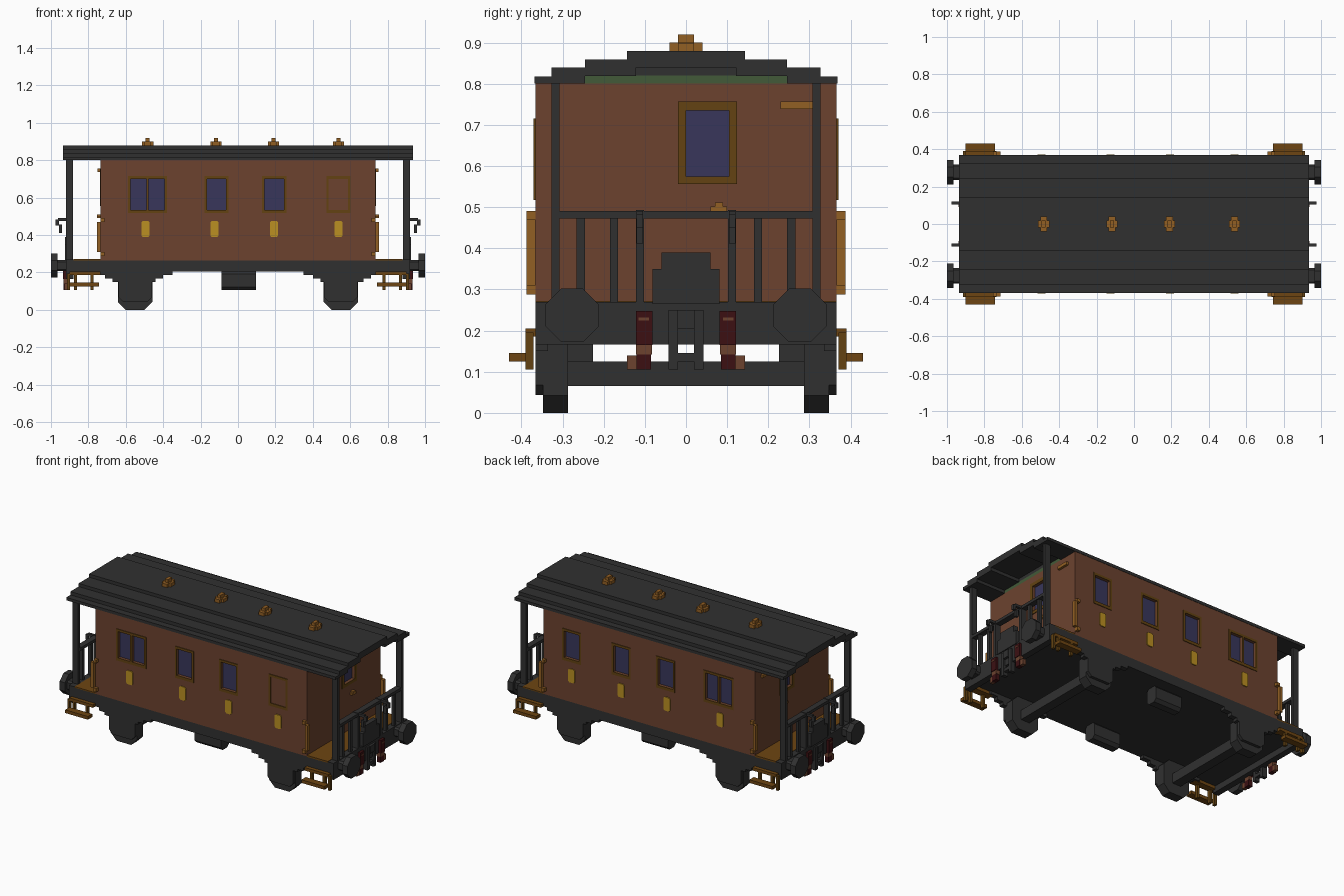
import bpy, bmesh, math

cube = bpy.data.objects.get("Cube")
if cube:
    bpy.data.objects.remove(cube, do_unlink=True)


def material(name, rgb):
    m = bpy.data.materials.new(name)
    m.use_nodes = True
    m.diffuse_color = (*rgb, 1)
    bsdf = next(n for n in m.node_tree.nodes if n.type == 'BSDF_PRINCIPLED')
    bsdf.inputs["Base Color"].default_value = (*rgb, 1)
    return m


DARK = material("charcoal iron", (0.030, 0.030, 0.030))
BROWN = material("body brown", (0.150, 0.055, 0.028))
FRAME = material("dark bronze frame", (0.125, 0.055, 0.006))
GLASS = material("blue glass", (0.040, 0.037, 0.105))
GOLD = material("yellow gold", (0.50, 0.28, 0.016))
BRASS = material("brass", (0.29, 0.115, 0.017))
WOOD = material("step wood", (0.155, 0.060, 0.006))
RED = material("dark red", (0.045, 0.005, 0.006))
GREEN = material("green trim", (0.055, 0.100, 0.040))


def finish(name, bm, mat):
    bmesh.ops.recalc_face_normals(bm, faces=bm.faces)
    me = bpy.data.meshes.new(name)
    bm.to_mesh(me)
    bm.free()
    me.materials.append(mat)
    ob = bpy.data.objects.new(name, me)
    bpy.context.collection.objects.link(ob)
    return ob


def signs(axes):
    """All mirror sign pairs for the axes named in the string."""
    return [(sx, sy) for sx in ((1, -1) if 'x' in axes else (1,))
            for sy in ((1, -1) if 'y' in axes else (1,))]


def boxes(name, mat, spans, mirror=""):
    """Boxes given as (x0, x1, y0, y1, z0, z1), mirrored over x and/or y."""
    bm = bmesh.new()
    for sx, sy in signs(mirror):
        for x0, x1, y0, y1, z0, z1 in spans:
            vs = bmesh.ops.create_cube(bm, size=1)['verts']
            for v in vs:
                v.co.x = sx * ((x0 + x1) / 2 + v.co.x * (x1 - x0))
                v.co.y = sy * ((y0 + y1) / 2 + v.co.y * (y1 - y0))
                v.co.z = (z0 + z1) / 2 + v.co.z * (z1 - z0)
    return finish(name, bm, mat)


def prism(name, mat, pts, axis, d0, d1, mirror=""):
    """Extrude a profile: (y, z) points along x, or (x, z) points along y."""
    bm = bmesh.new()
    for sx, sy in signs(mirror):
        rings = []
        for d in (d0, d1):
            co = [(d, a, z) if axis == 'x' else (a, d, z) for a, z in pts]
            rings.append([bm.verts.new((sx * x, sy * y, z)) for x, y, z in co])
        n = len(pts)
        bm.faces.new(rings[0])
        bm.faces.new(rings[1])
        for i in range(n):
            j = (i + 1) % n
            bm.faces.new((rings[0][i], rings[0][j], rings[1][j], rings[1][i]))
    return finish(name, bm, mat)


def octagon(a, z, ra, rz, c):
    """Rectangle of half sizes ra, rz with corners chamfered by c."""
    pts = [(ra, -rz + c), (ra, rz - c), (ra - c, rz), (-ra + c, rz),
           (-ra, rz - c), (-ra, -rz + c), (-ra + c, -rz), (ra - c, -rz)]
    return [(a + p, z + q) for p, q in pts]


# Body with recessed windows
W, L = 0.366, 0.735
body = boxes("body", BROWN, [(-L, L, -W, W, 0.265, 0.80)])
panes = [(-0.575, -0.49), (-0.478, -0.393), (-0.167, -0.063),
         (0.141, 0.245), (0.485, 0.589)]
frames = [(-0.588, -0.38), (-0.18, -0.05), (0.128, 0.258), (0.472, 0.602)]
cutter = boxes("window_cutter", GLASS, [(a, b, W - 0.02, W + 0.05, 0.535, 0.70) for a, b in panes], "y")
end_cutter = boxes("end_window_cutter", GLASS, [(L - 0.02, L + 0.05, 0, 0.105, 0.575, 0.735)], "x")
for c in (cutter, end_cutter):
    mod = body.modifiers.new("windows", 'BOOLEAN')
    mod.object, mod.operation, mod.solver = c, 'DIFFERENCE', 'EXACT'
    c.hide_render = True
    c.hide_viewport = True
bpy.context.view_layer.update()
cut_mesh = bpy.data.meshes.new_from_object(body.evaluated_get(bpy.context.evaluated_depsgraph_get()))
body.modifiers.clear()
body.data = cut_mesh
for c in (cutter, end_cutter):
    bpy.data.objects.remove(c, do_unlink=True)
body.data.materials.clear()
body.data.materials.append(BROWN)
for p in body.data.polygons:
    p.material_index = 0

boxes("side_window_glass", GLASS, [(a, b, W - 0.021, W - 0.016, 0.535, 0.70) for a, b in panes], "y")
boxes("end_window_glass", GLASS, [(L - 0.021, L - 0.016, 0, 0.105, 0.575, 0.735)], "x")

# Window frames: top and bottom rails plus the stiles between panes
rails = []
for f0, f1 in frames:
    inside = [p for p in panes if f0 < p[0] < f1]
    rails += [(f0, f1, W - 0.002, W + 0.004, 0.70, 0.715),
              (f0, f1, W - 0.002, W + 0.004, 0.517, 0.535)]
    edges = [f0] + [e for p in inside for e in p] + [f1]
    rails += [(edges[i], edges[i + 1], W - 0.002, W + 0.004, 0.535, 0.70)
              for i in range(0, len(edges), 2)]
boxes("side_window_frames", FRAME, rails, "y")
e0, e1 = L - 0.002, L + 0.004
boxes("end_window_frame", FRAME, [
    (e0, e1, -0.02, 0.124, 0.735, 0.757), (e0, e1, -0.02, 0.124, 0.556, 0.575),
    (e0, e1, -0.02, 0, 0.575, 0.735), (e0, e1, 0.105, 0.124, 0.575, 0.735)], "x")

# Side plates, end wall details, grab rails
for i, x in enumerate((-0.495, -0.126, 0.193, 0.537)):
    prism(f"side_plate_{i + 1}", GOLD, octagon(x, 0.432, 0.022, 0.043, 0.008), 'y', W - 0.002, W + 0.006, "y")
boxes("end_wall_lamp_bar", BRASS, [(L, L + 0.015, 0.23, 0.307, 0.738, 0.757)], "x")
boxes("door_handle", BRASS, [(L, L + 0.02, 0.06, 0.10, 0.49, 0.502), (L, L + 0.02, 0.07, 0.09, 0.502, 0.511)], "x")
boxes("grab_rails", BRASS, [(L, L + 0.02, W, W + 0.021, 0.31, 0.47),
                            (L - 0.02, L, W, W + 0.021, 0.288, 0.31),
                            (L - 0.02, L, W, W + 0.021, 0.47, 0.49)], "xy")

# Stepped roof shell, end trim and vents
half = [(0.368, 0.80), (0.368, 0.818), (0.327, 0.818), (0.327, 0.839), (0.245, 0.839),
        (0.245, 0.859), (0.143, 0.859), (0.143, 0.879)]
under = [(0.122, 0.839), (0.122, 0.819), (0.245, 0.819), (0.245, 0.80)]
profile = half + [(-y, z) for y, z in reversed(half)] + \
    [(-y, z) for y, z in reversed(under)] + under
prism("roof", DARK, profile, 'x', -0.936, 0.936)
boxes("green_end_trim", GREEN, [(-L, L, -0.245, 0.245, 0.799, 0.8195)])
boxes("roof_filler", DARK, [(-L, L, -0.122, 0.122, 0.8195, 0.84)])
boxes("roof_vents", BRASS, [s for x in (-0.483, -0.117, 0.19, 0.537) for s in (
    (x - 0.018, x + 0.018, -0.04, 0.04, 0.878, 0.90),
    (x - 0.03, x + 0.03, -0.02, 0.02, 0.878, 0.899),
    (x - 0.011, x + 0.011, -0.02, 0.02, 0.90, 0.92))])

# Underframe, buffer beams and platforms
boxes("underframe", DARK, [(-0.885, 0.885, -W, W, 0.205, 0.265)])
boxes("buffer_beams", DARK, [(0.88, 0.92, -W, W, 0.166, 0.27)], "x")
boxes("platform_floor", WOOD, [(L, 0.88, -W, W, 0.262, 0.272)], "x")

# Platform posts, railing and crossing plate
px0, px1 = 0.883, 0.92
rail = [(px0, px1, 0.307, 0.327, 0.265, 0.80), (px0, px1, 0, 0.327, 0.472, 0.49)]
rail += [(px0 + 0.01, px1 - 0.008, y - 0.01, y + 0.01, 0.265, 0.475) for y in (0.256, 0.175)]
rail += [(px0, px1, 0.102, 0.122, 0.265, 0.493)]
boxes("platform_railing", DARK, rail, "xy")
boxes("crossing_plate", DARK, [(0.895, 0.925, -0.082, 0.082, 0.265, 0.35),
                               (0.895, 0.925, -0.06, 0.06, 0.35, 0.39)], "x")
boxes("chain_hooks", DARK, [(0.91, 0.962, 0.104, 0.12, 0.474, 0.49),
                            (0.958, 0.976, 0.104, 0.12, 0.45, 0.482),
                            (0.94, 0.958, 0.104, 0.12, 0.412, 0.455)], "xy")

# Buffers
prism("buffer_heads", DARK, [(0.277 + 0.07 * math.cos(t), 0.237 + 0.07 * math.sin(t))
      for t in [math.pi / 8 + k * math.pi / 4 for k in range(8)]], 'x', 0.964, 1.0, "xy")
prism("buffer_shafts", DARK, octagon(0.277, 0.237, 0.042, 0.03, 0.01), 'x', 0.91, 0.97, "xy")

# Coupling and brake hoses
boxes("coupling", DARK, [(0.90, 0.93, 0.02, 0.042, 0.105, 0.25),
                         (0.90, 0.928, 0, 0.022, 0.125, 0.145),
                         (0.90, 0.935, 0, 0.021, 0.205, 0.25)], "xy")
boxes("hoses", RED, [(0.91, 0.936, 0.082, 0.122, 0.165, 0.247),
                     (0.905, 0.932, 0.085, 0.12, 0.105, 0.142)], "xy")
boxes("hose_joints", BROWN, [(0.906, 0.932, 0.083, 0.122, 0.142, 0.165),
                             (0.905, 0.928, 0.12, 0.143, 0.105, 0.14),
                             (0.91, 0.938, 0.09, 0.115, 0.225, 0.232)], "xy")

# Wheels, axle boxes, springs and axles
cx = 0.55
prism("wheels", DARK, octagon(cx, 0.105, 0.092, 0.105, 0.042), 'y', 0.287, 0.348, "xy")
prism("axle_boxes", DARK, octagon(cx, 0.125, 0.09, 0.082, 0.025), 'y', 0.34, W, "xy")
boxes("axles", DARK, [(cx - 0.03, cx + 0.03, -0.30, 0.30, 0.065, 0.125)], "x")
boxes("springs", DARK, [(cx - 0.20, cx + 0.21, 0.335, W, 0.187, 0.207),
                        (cx - 0.15, cx + 0.16, 0.335, W, 0.167, 0.187),
                        (cx - 0.11, cx + 0.12, 0.335, W, 0.15, 0.167)], "xy")
prism("under_boxes", DARK, octagon(0.266, 0.157, 0.04, 0.052, 0.018), 'x', -0.088, 0.096, "y")

# Boarding steps
boxes("steps", WOOD, [(0.735, 0.90, 0.345, 0.39, 0.186, 0.205),
                      (0.742, 0.90, 0.387, 0.43, 0.125, 0.145)], "xy")
boxes("step_hangers", FRAME, [(x - 0.008, x + 0.008, 0.37, 0.39, 0.105, 0.195)
                              for x in (0.78, 0.87, 0.905)], "xy")
